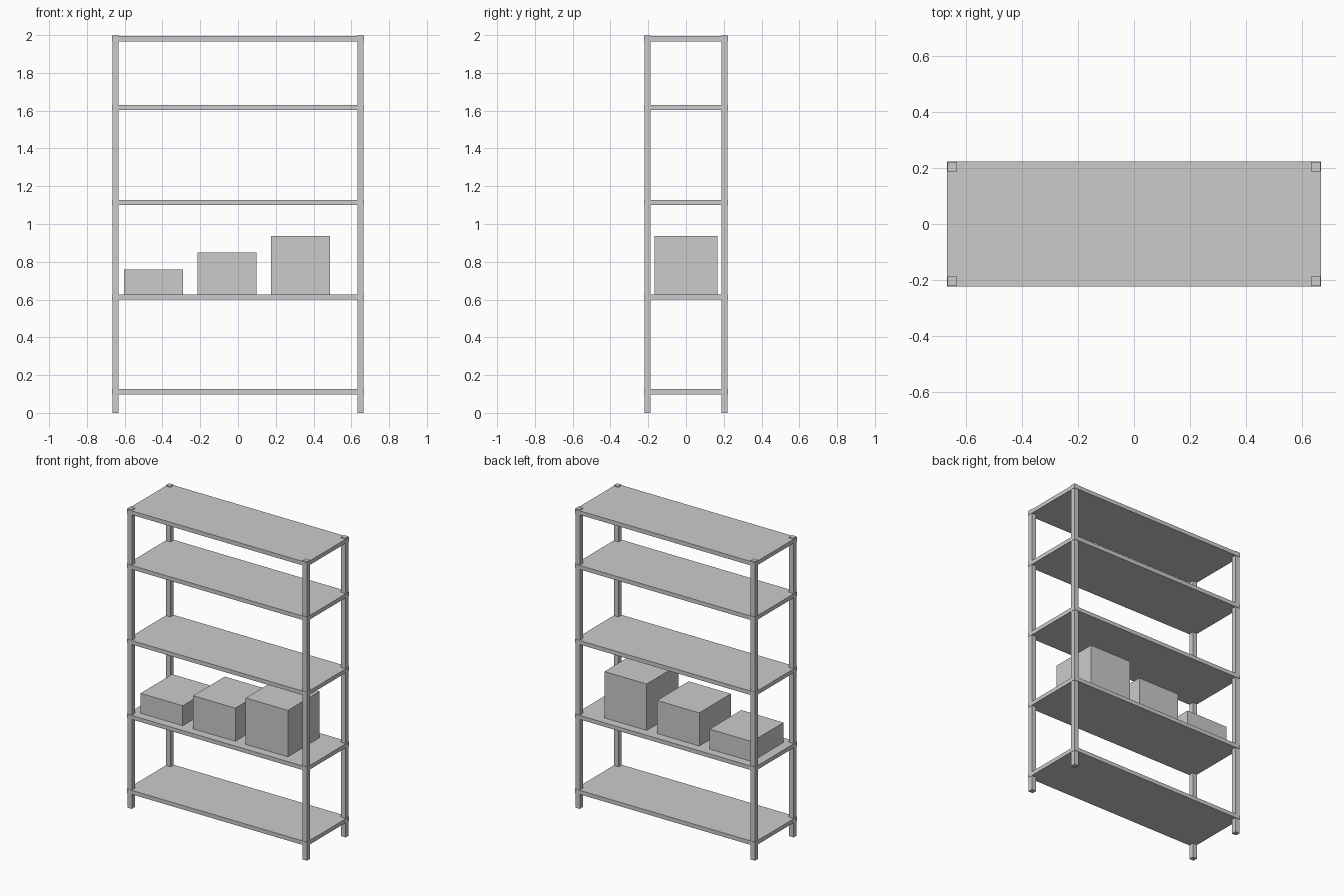
import bpy

if "Cube" in bpy.data.objects:
    bpy.data.objects.remove(bpy.data.objects["Cube"])


def box(name, x, y, z):
    """Axis-aligned box from (min, max) ranges."""
    bpy.ops.mesh.primitive_cube_add(size=1, location=[(a + b) / 2 for a, b in (x, y, z)])
    ob = bpy.context.object
    ob.name = name
    ob.scale = [b - a for a, b in (x, y, z)]
    bpy.ops.object.transform_apply(location=False, rotation=False, scale=True)
    return ob


HALF_X, HALF_Y = 0.666, 0.223   # shelf half size
THICK = 0.027                   # shelf thickness
POST_X, POST_Y, POST = 0.648, 0.204, 0.033

# Four corner posts, poking slightly through the top shelf
for sx, side in ((-1, "left"), (1, "right")):
    for sy, end in ((-1, "front"), (1, "back")):
        cx, cy, h = sx * POST_X, sy * POST_Y, POST / 2
        box(f"{end}_{side}_post", (cx - h, cx + h), (cy - h, cy + h), (0, 2))

# Five shelf boards
for i, z in enumerate((0.112, 0.613, 1.114, 1.616, 1.981)):
    box(f"shelf_{i + 1}", (-HALF_X, HALF_X), (-HALF_Y, HALF_Y),
        (z - THICK / 2, z + THICK / 2))

# Three storage boxes of rising height on the second shelf
for i, (cx, top) in enumerate(((-0.448, 0.76), (-0.059, 0.848), (0.33, 0.937))):
    box(f"storage_box_{i + 1}", (cx - 0.156, cx + 0.156), (-0.167, 0.167),
        (0.613 + THICK / 2, top))
